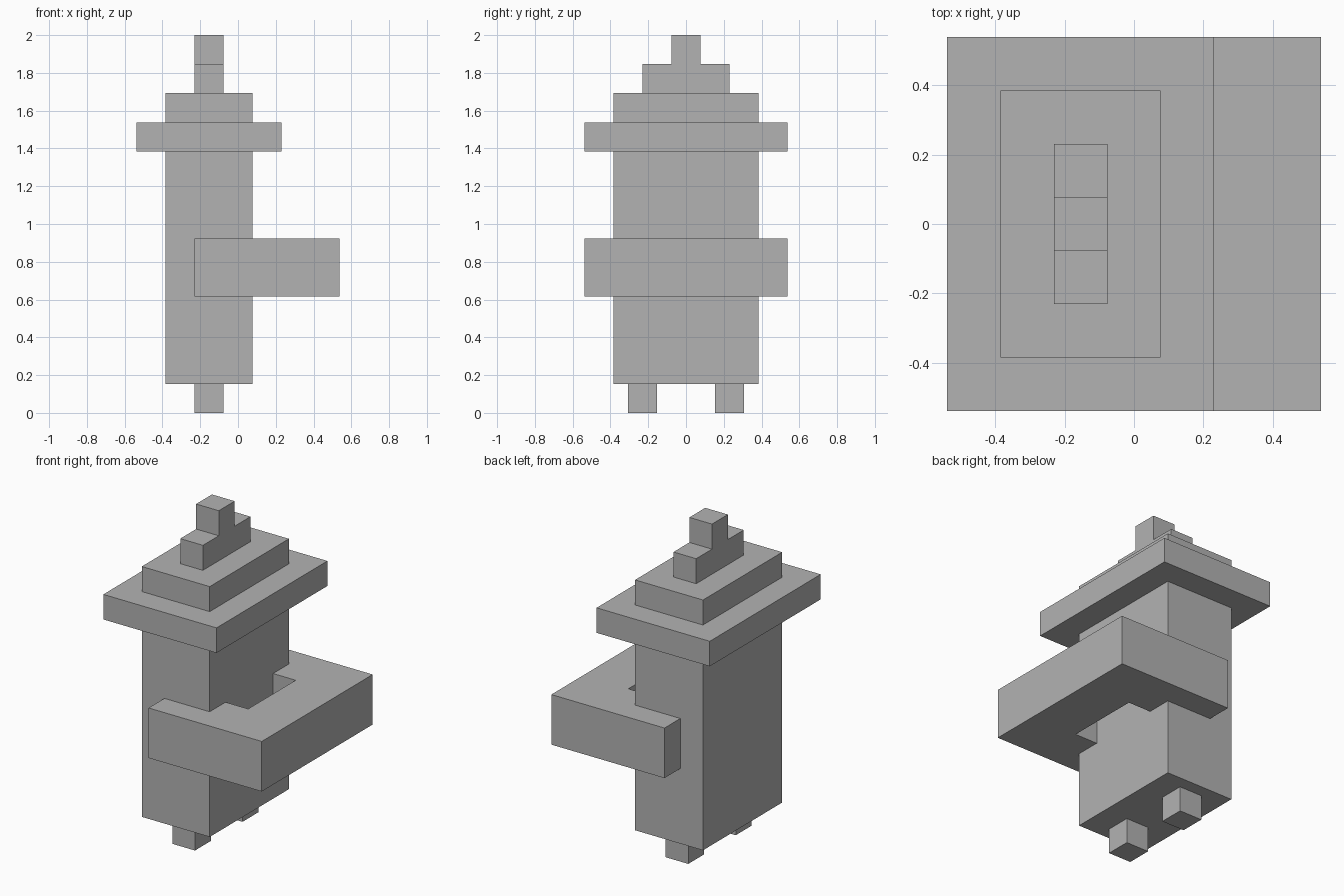
import bpy
import bmesh

cube = bpy.data.objects.get("Cube")
if cube:
    bpy.data.objects.remove(cube, do_unlink=True)

U = 2 / 13  # one block of the grid the model is built on

grey = bpy.data.materials.new("plain grey")
grey.use_nodes = True
colour = (0.45, 0.45, 0.45, 1)
grey.diffuse_color = colour
grey.node_tree.nodes["Principled BSDF"].inputs["Base Color"].default_value = colour


def prism(name, outline, z0, z1):
    """Extrude a flat outline, given in blocks, from z0 to z1."""
    bm = bmesh.new()
    base = bm.faces.new([bm.verts.new((x * U, y * U, z0 * U)) for x, y in outline])
    top = bmesh.ops.extrude_face_region(bm, geom=[base])["geom"]
    verts = [v for v in top if isinstance(v, bmesh.types.BMVert)]
    bmesh.ops.translate(bm, verts=verts, vec=(0, 0, (z1 - z0) * U))
    bmesh.ops.recalc_face_normals(bm, faces=bm.faces)
    mesh = bpy.data.meshes.new(name)
    bm.to_mesh(mesh)
    bm.free()
    mesh.materials.append(grey)
    obj = bpy.data.objects.new(name, mesh)
    bpy.context.collection.objects.link(obj)


def block(name, width, depth, z0, z1, y=0):
    """Box centred on the axis of the body."""
    x, w, d = -1, width / 2, depth / 2
    prism(name, [(x - w, y - d), (x + w, y - d), (x + w, y + d), (x - w, y + d)], z0, z1)


# Feet
for name, y in (("right_foot", -1.5), ("left_foot", 1.5)):
    block(name, 1, 1, 0, 1, y)

# Body, hat brim and stepped crown
block("body", 3, 5, 1, 9)
block("hat_brim", 5, 7, 9, 10)
block("hat_crown", 3, 5, 10, 11)
block("hat_ridge", 1, 3, 11, 12)
block("hat_tip", 1, 1, 12, 13)

# Arms wrapped round the body and joined, with a gap behind the joint
half = [(3.5, 3.5), (-1.5, 3.5), (-1.5, 2.5), (0.5, 2.5), (0.5, 1.5), (1.5, 1.5)]
prism("joined_arms", half + [(x, -y) for x, y in reversed(half)], 4, 6)
